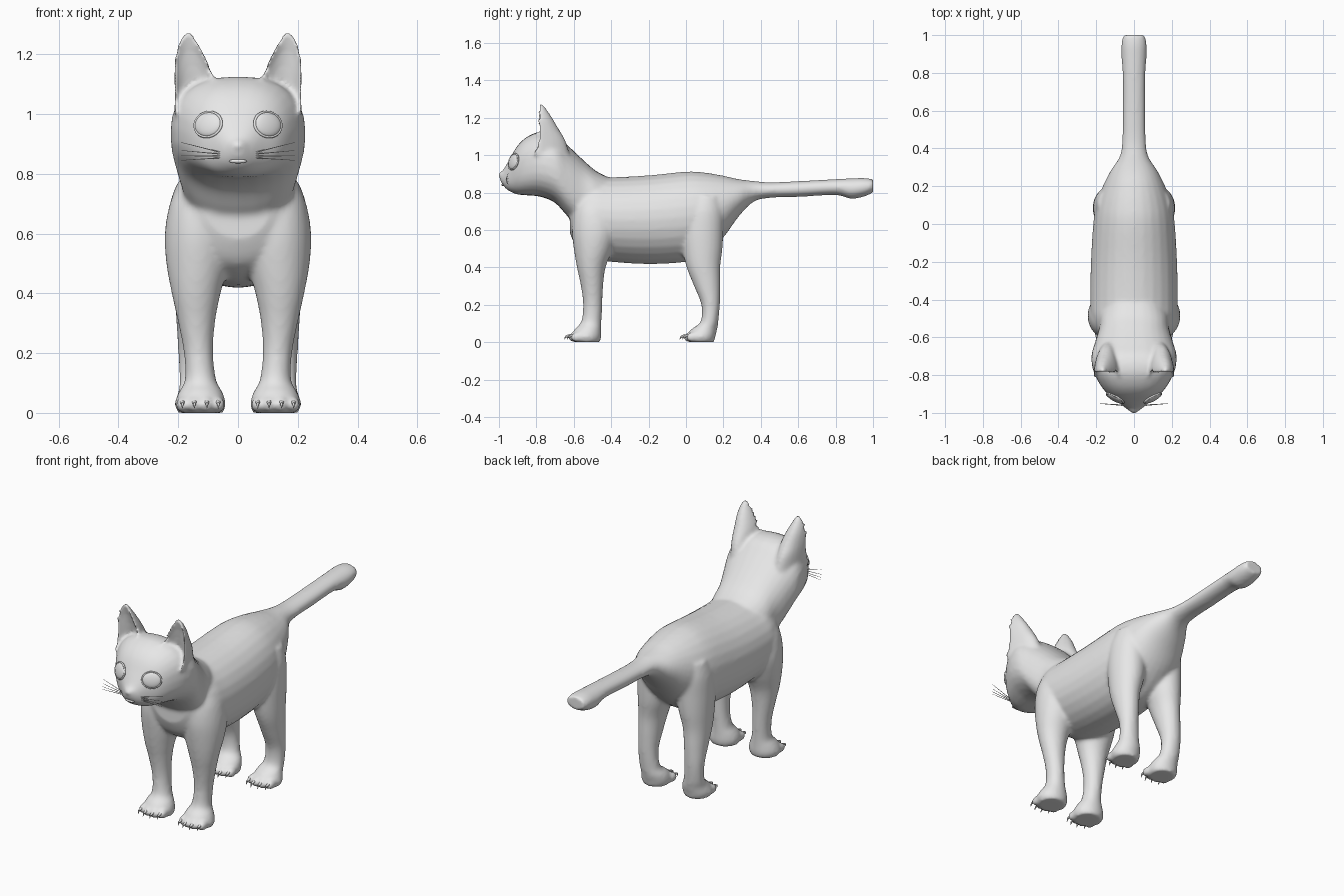
import bpy, bmesh, math
from mathutils import Vector, Matrix

if "Cube" in bpy.data.objects:
    bpy.data.objects.remove(bpy.data.objects["Cube"])

grey = bpy.data.materials.new("soft grey")
grey.diffuse_color = (0.8, 0.8, 0.8, 1)
grey.use_nodes = True
grey.node_tree.nodes["Principled BSDF"].inputs["Base Color"].default_value = grey.diffuse_color


def finish(bm, name, angle=60):
    bmesh.ops.recalc_face_normals(bm, faces=bm.faces)
    me = bpy.data.meshes.new(name)
    bm.to_mesh(me)
    bm.free()
    ob = bpy.data.objects.new(name, me)
    bpy.context.collection.objects.link(ob)
    me.materials.append(grey)
    bpy.ops.object.select_all(action='DESELECT')
    ob.select_set(True)
    bpy.context.view_layer.objects.active = ob
    bpy.ops.object.shade_smooth_by_angle(angle=math.radians(angle))
    return ob


def refine(rows, steps=4):
    """Smooth a table of sections with a Catmull-Rom spline."""
    out = []
    for i in range(len(rows) - 1):
        a, b, c, d = (rows[max(0, min(len(rows) - 1, i + k))] for k in (-1, 0, 1, 2))
        for s in range(steps):
            t = s / steps
            out.append([0.5 * (2 * q + (r - p) * t + (2 * p - 5 * q + 4 * r - u) * t * t
                               + (3 * q - p - 3 * r + u) * t ** 3)
                        for p, q, r, u in zip(a, b, c, d)])
    return out + [list(rows[-1])]


def skin_rings(bm, rings):
    loops = [[bm.verts.new(p) for p in ring] for ring in rings]
    n = len(loops[0])
    for a, b in zip(loops, loops[1:]):
        for i in range(n):
            bm.faces.new((a[i], a[(i + 1) % n], b[(i + 1) % n], b[i]))
    bm.faces.new(loops[0])
    bm.faces.new(loops[-1])


def unit_ring(power, n=28):
    f = lambda v: math.copysign(abs(v) ** (2 / power), v)
    return [(f(math.cos(2 * math.pi * i / n)), f(math.sin(2 * math.pi * i / n)))
            for i in range(n)]


def loft_along_y(bm, rows, power=2.0):
    """Rows: y, top, bottom, half width."""
    skin_rings(bm, [[(w * c, y, (t + b) / 2 + (t - b) / 2 * s) for c, s in unit_ring(power)]
                    for y, t, b, w in refine(rows)])


def loft_along_z(bm, rows, side, scoop=False):
    """Rows: z, front y, back y, inner x, outer x. Scoop hollows the front."""
    rings = []
    for z, y0, y1, x0, x1 in refine(rows):
        ring = []
        for c, s in unit_ring(2.0):
            v = (s + 1) / 2
            if scoop:
                v = s if s > 0 else -0.4 * s
            ring.append((side * ((x0 + x1) / 2 + (x1 - x0) / 2 * c), y0 + (y1 - y0) * v, z))
        rings.append(ring)
    skin_rings(bm, rings)


def ellipsoid(bm, centre, radii, rot=Matrix()):
    bmesh.ops.create_uvsphere(bm, u_segments=20, v_segments=12, radius=1,
                              matrix=Matrix.Translation(centre) @ rot @ Matrix.Diagonal((*radii, 1)))


def spike(bm, start, end, r0, r1, sides=8):
    start, end = Vector(start), Vector(end)
    d = end - start
    bmesh.ops.create_cone(bm, cap_ends=True, segments=sides, radius1=r0, radius2=r1, depth=d.length,
                          matrix=Matrix.Translation((start + end) / 2)
                          @ d.to_track_quat('Z', 'Y').to_matrix().to_4x4())


bm = bmesh.new()
# Torso and tail
loft_along_y(bm, [
    (-.62, .80, .58, .11), (-.58, .86, .50, .185), (-.5, .885, .45, .225), (-.4, .882, .43, .232),
    (-.2, .892, .418, .228), (0, .912, .43, .216), (.1, .907, .47, .20), (.2, .89, .56, .165),
    (.28, .872, .67, .125), (.36, .862, .75, .075), (.45, .855, .772, .062), (.6, .861, .777, .06),
    (.8, .872, .787, .06), (.88, .876, .767, .067), (.95, .878, .778, .067), (1.0, .872, .80, .058)])
# Head and neck
loft_along_y(bm, [
    (-.992, .90, .862, .022), (-.97, .932, .828, .05), (-.94, .985, .805, .088),
    (-.90, 1.052, .79, .14), (-.85, 1.098, .785, .18), (-.78, 1.125, .778, .215),
    (-.70, 1.11, .745, .226), (-.63, 1.05, .67, .208), (-.55, .975, .60, .185),
    (-.48, .915, .58, .18), (-.4, .875, .58, .15)], 2.4)
# Nose
ellipsoid(bm, (0, -.978, .893), (.03, .025, .022))

front_leg = [
    (0, -.60, -.46, .05, .20), (.03, -.615, -.453, .04, .212), (.07, -.595, -.453, .052, .198),
    (.11, -.56, -.452, .073, .178), (.2, -.55, -.448, .083, .181), (.3, -.562, -.443, .077, .2),
    (.4, -.583, -.43, .058, .222), (.5, -.60, -.39, .03, .24), (.6, -.61, -.36, .02, .245),
    (.7, -.60, -.38, .03, .228), (.78, -.57, -.42, .06, .19)]
hind_leg = [
    (0, .015, .15, .06, .20), (.03, .002, .157, .05, .212), (.07, .03, .167, .06, .2),
    (.11, .078, .173, .083, .196), (.2, .082, .181, .092, .2), (.3, .043, .183, .083, .206),
    (.4, .003, .183, .068, .212), (.5, -.02, .195, .04, .217), (.6, -.03, .20, .03, .218),
    (.7, -.02, .20, .04, .212), (.78, .03, .18, .07, .19)]
ear = [
    (1.0, -.82, -.62, .05, .214), (1.08, -.81, -.645, .075, .214), (1.14, -.805, -.68, .085, .215),
    (1.2, -.80, -.715, .112, .21), (1.245, -.797, -.745, .137, .197), (1.272, -.797, -.765, .152, .18)]
toes = [(.066, .0), (.104, -.014), (.146, -.014), (.186, .0)]
for side in (1, -1):
    loft_along_z(bm, front_leg, side)
    loft_along_z(bm, hind_leg, side)
    loft_along_z(bm, ear, side, scoop=True)
    for foot_y in (-.595, .022):
        for x, dy in toes:
            ellipsoid(bm, (side * x, foot_y + dy + .012, .027), (.023, .035, .026))

# Fuse the parts into one smooth skin
skin = finish(bm, "body")
rm = skin.modifiers.new("fuse", 'REMESH')
rm.mode = 'VOXEL'
rm.voxel_size = 0.01
rm.use_smooth_shade = True
sm = skin.modifiers.new("soften", 'SMOOTH')
sm.factor = 0.5
sm.iterations = 7
for name in ("fuse", "soften"):
    bpy.ops.object.modifier_apply(modifier=name)
bpy.context.view_layer.update()


def face_point(x, z):
    """Point and normal on the front of the skin."""
    hit, loc, nor, _ = skin.ray_cast(Vector((x, -2, z)), Vector((0, 1, 0)))
    return (loc, nor) if hit else (Vector((x, -.93, z)), Vector((0, -1, 0)))


# Eyes with thin lid rims
for side, label in ((1, "left"), (-1, "right")):
    bm = bmesh.new()
    loc, nor = face_point(side * .1, .965)
    rot = nor.to_track_quat('Z', 'Y').to_matrix().to_4x4()
    ellipsoid(bm, loc, (.05, .042, .014), rot)
    finish(bm, label + "_eye")
    bpy.ops.mesh.primitive_torus_add(major_segments=28, minor_segments=8, major_radius=.05,
                                     minor_radius=.005, location=loc, rotation=rot.to_euler())
    rim = bpy.context.object
    rim.name = label + "_eyelid"
    rim.scale = (1, .86, 1)
    rim.data.materials.append(grey)
    bpy.ops.object.shade_smooth()

# Mouth
bm = bmesh.new()
loc, _ = face_point(0, .842)
ellipsoid(bm, loc, (.03, .008, .007))
finish(bm, "mouth")

# Whiskers
bm = bmesh.new()
for side in (1, -1):
    for z0, z1 in ((.872, .905), (.866, .878), (.859, .86), (.853, .845)):
        loc, _ = face_point(side * .06, z0)
        spike(bm, loc, (side * .19, -.95, z1), .002, .0008, 5)
finish(bm, "whiskers")

# Claws
bm = bmesh.new()
for side in (1, -1):
    for foot_y in (-.595, .022):
        for x, dy in toes:
            y = foot_y + dy - .012
            spike(bm, (side * x, y, .036), (side * x, y - .022, .03), .008, .005)
            spike(bm, (side * x, y - .022, .03), (side * x, y - .03, .014), .005, .0005)
finish(bm, "claws")
